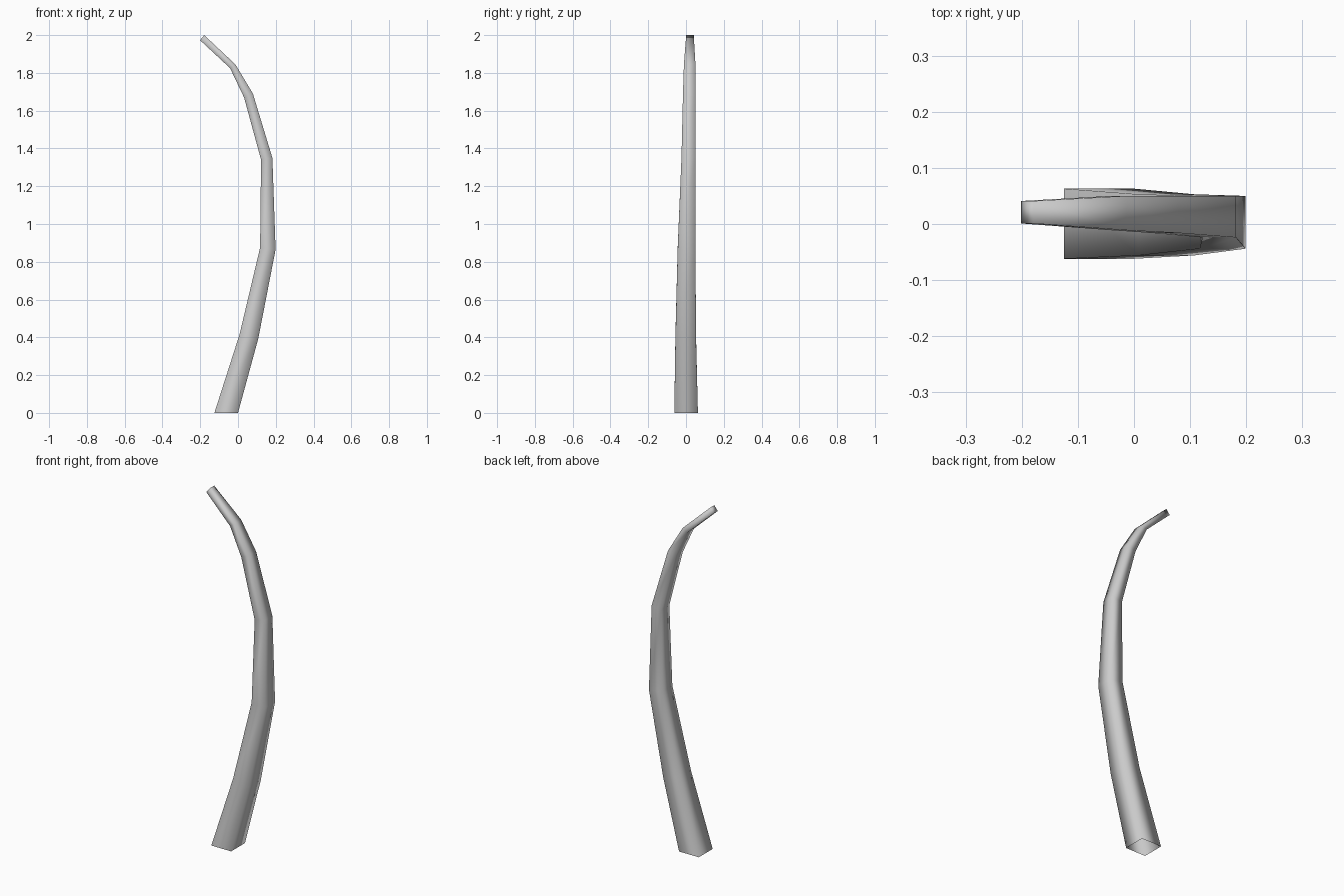
import bpy, bmesh

if "Cube" in bpy.data.objects:
    bpy.data.objects.remove(bpy.data.objects["Cube"])

# Cross-sections up the trunk: left x, left z, right x, right z, front y, back y
SECTIONS = [
    (-0.125, 0.000, 0.000, 0.000, -0.062, 0.063),
    (0.008, 0.415, 0.107, 0.392, -0.056, 0.053),
    (0.117, 0.875, 0.199, 0.865, -0.044, 0.050),
    (0.122, 1.340, 0.182, 1.350, -0.024, 0.050),
    (0.032, 1.670, 0.079, 1.690, -0.016, 0.050),
    (-0.042, 1.825, -0.014, 1.845, -0.011, 0.050),
    (-0.201, 1.973, -0.179, 2.000, 0.001, 0.041),
]

bm = bmesh.new()
rings = []
for lx, lz, rx, rz, y0, y1 in SECTIONS:
    rings.append([bm.verts.new(p) for p in
                  ((lx, y0, lz), (rx, y0, rz), (rx, y1, rz), (lx, y1, lz))])

# Four-sided bent trunk walls, open at the ground
for a, b in zip(rings, rings[1:]):
    for i in range(4):
        j = (i + 1) % 4
        bm.faces.new((a[i], a[j], b[j], b[i]))

# Tip cap
bm.faces.new(rings[-1])
for f in bm.faces:
    f.smooth = True

mesh = bpy.data.meshes.new("curved_trunk")
bm.to_mesh(mesh)
bm.free()
trunk = bpy.data.objects.new("curved_trunk", mesh)
bpy.context.collection.objects.link(trunk)
